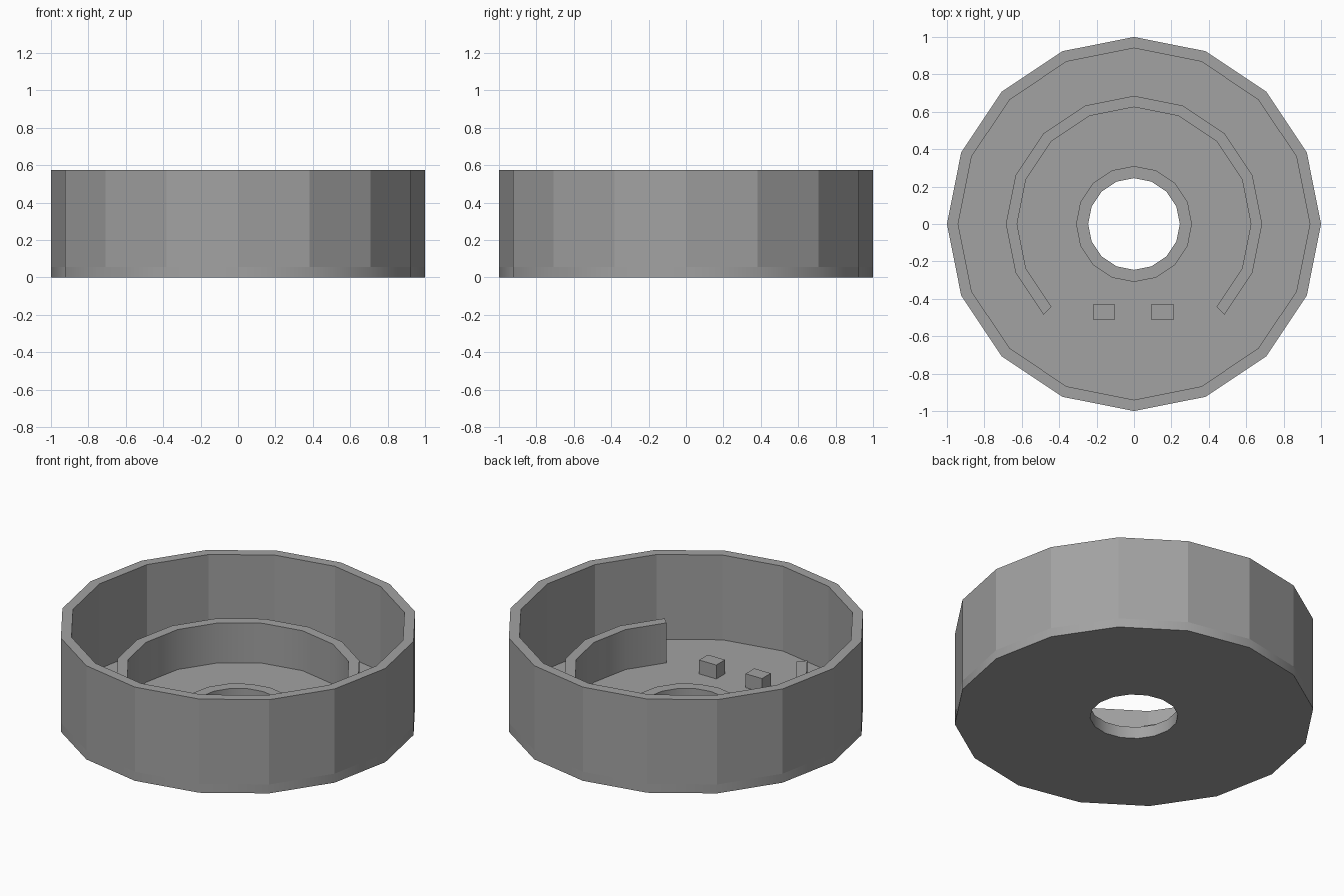
import bpy
import bmesh
from math import sin, cos, radians

SIDES = 16
FLOOR = 0.055

if "Cube" in bpy.data.objects:
    bpy.data.objects.remove(bpy.data.objects["Cube"], do_unlink=True)

grey = bpy.data.materials.new("plain grey")
grey.use_nodes = True
colour = (0.36, 0.36, 0.36, 1)
grey.diffuse_color = colour
grey.node_tree.nodes["Principled BSDF"].inputs["Base Color"].default_value = colour


def finish(bm, name, smooth=False):
    bmesh.ops.recalc_face_normals(bm, faces=bm.faces)
    mesh = bpy.data.meshes.new(name)
    bm.to_mesh(mesh)
    bm.free()
    mesh.materials.append(grey)
    obj = bpy.data.objects.new(name, mesh)
    bpy.context.collection.objects.link(obj)
    if smooth:
        bpy.ops.object.select_all(action='DESELECT')
        obj.select_set(True)
        bpy.context.view_layer.objects.active = obj
        bpy.ops.object.shade_smooth_by_angle(angle=radians(30))
    return obj


def ring(name, inner, outer, bottom, top, first=0, steps=SIDES, smooth=False):
    """Rectangular section swept round z; open ends are capped."""
    bm = bmesh.new()
    closed = steps == SIDES
    section = [(inner, bottom), (outer, bottom), (outer, top), (inner, top)]
    loops = []
    for i in range(steps if closed else steps + 1):
        a = radians(360 / SIDES * (first + i))
        loops.append([bm.verts.new((r * cos(a), r * sin(a), z)) for r, z in section])
    for i in range(steps):
        p, q = loops[i], loops[(i + 1) % len(loops)]
        for j in range(4):
            k = (j + 1) % 4
            bm.faces.new((p[j], q[j], q[k], p[k]))
    if not closed:
        bm.faces.new(loops[0])
        bm.faces.new(loops[-1])
    return finish(bm, name, smooth)


def block(name, x0, x1, y0, y1, z0, z1):
    bm = bmesh.new()
    bmesh.ops.create_cube(bm, size=1)
    for v in bm.verts:
        v.co = (x1 if v.co.x > 0 else x0,
                y1 if v.co.y > 0 else y0,
                z1 if v.co.z > 0 else z0)
    return finish(bm, name)


# Tray: pierced floor and tall outer wall
ring("base_plate", 0.245, 1.0, 0, FLOOR, smooth=True)
ring("outer_wall", 0.94, 1.0, FLOOR, 0.575)

# Low lip round the central hole
ring("hole_lip", 0.245, 0.31, FLOOR, 0.072, smooth=True)

# Inner wall, open towards the front
ring("inner_wall", 0.625, 0.685, FLOOR, 0.30, first=-2, steps=12, smooth=True)

# Two small posts in the opening
block("left_post", 0.093, 0.21, -0.512, -0.427, FLOOR, 0.14)
block("right_post", -0.217, -0.105, -0.512, -0.427, FLOOR, 0.14)
